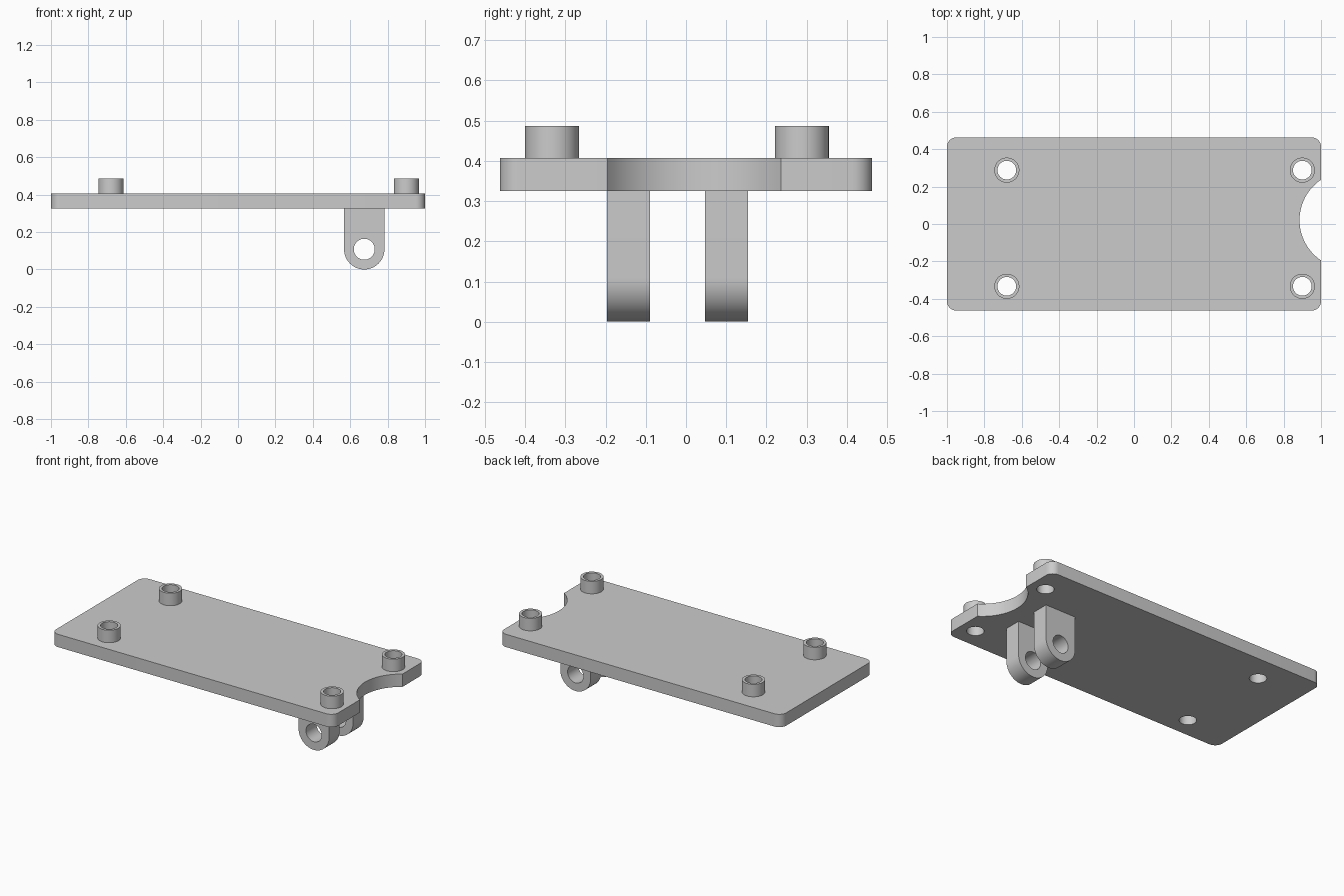
import bpy
import bmesh
from math import cos, sin, radians

default = bpy.data.objects.get("Cube")
if default:
    bpy.data.objects.remove(default, do_unlink=True)

grey = bpy.data.materials.new("plain grey")
grey.use_nodes = True
grey.diffuse_color = (0.6, 0.6, 0.6, 1)
grey.node_tree.nodes["Principled BSDF"].inputs["Base Color"].default_value = (0.6, 0.6, 0.6, 1)


def arc(cx, cy, r, start, end, steps):
    """Points along an arc, angles in degrees, both ends included."""
    angles = [radians(start + (end - start) * i / steps) for i in range(steps + 1)]
    return [(cx + r * cos(a), cy + r * sin(a)) for a in angles]


def circle(cx, cy, r, steps=48):
    return arc(cx, cy, r, 0, 360, steps)[:-1]


def prism(name, loops, depth, location, rotation=(0, 0, 0)):
    """Solid of the given depth; the first loop is the outline, the rest are holes."""
    curve = bpy.data.curves.new(name, "CURVE")
    curve.dimensions = "2D"
    curve.fill_mode = "BOTH"
    curve.extrude = depth / 2
    for loop in loops:
        spline = curve.splines.new("POLY")
        spline.points.add(len(loop) - 1)
        for point, (x, y) in zip(spline.points, loop):
            point.co = (x, y, 0, 1)
        spline.use_cyclic_u = True
    obj = bpy.data.objects.new(name, curve)
    bpy.context.collection.objects.link(obj)
    obj.location, obj.rotation_euler = location, rotation
    bpy.ops.object.select_all(action="DESELECT")
    obj.select_set(True)
    bpy.context.view_layer.objects.active = obj
    bpy.ops.object.convert(target="MESH")
    obj = bpy.context.object
    # Weld the caps to the walls
    bm = bmesh.new()
    bm.from_mesh(obj.data)
    bmesh.ops.remove_doubles(bm, verts=bm.verts, dist=0.0001)
    bmesh.ops.recalc_face_normals(bm, faces=bm.faces)
    bm.to_mesh(obj.data)
    bm.free()
    obj.data.materials.clear()
    obj.data.materials.append(grey)
    bpy.ops.object.shade_smooth_by_angle(angle=radians(30))
    return obj


# Sizes
half_width, corner = 0.463, 0.05
plate_bottom, plate_top, boss_top = 0.325, 0.407, 0.487
hole, boss_radius = 0.05, 0.067
boss_spots = [(x, y) for x in (-0.68, 0.9) for y in (-0.333, 0.288)]

# Plate with rounded corners, end notch and four through holes
cx, cy = 1 - corner, half_width - corner
outline = (arc(-cx, -cy, corner, 180, 270, 8)
           + arc(cx, -cy, corner, 270, 360, 8)
           + arc(1.145, 0.021, 0.26, 236.1, 123.9, 24)
           + arc(cx, cy, corner, 0, 90, 8)
           + arc(-cx, cy, corner, 90, 180, 8))
prism("base_plate", [outline] + [circle(x, y, hole) for x, y in boss_spots],
      plate_top - plate_bottom, (0, 0, (plate_top + plate_bottom) / 2))

# Hollow bosses above the holes
for i, (x, y) in enumerate(boss_spots):
    prism(f"boss_{i + 1}", [circle(0, 0, boss_radius), circle(0, 0, hole)],
          boss_top - plate_top, (x, y, (boss_top + plate_top) / 2))

# Pair of rounded hinge lugs under the plate
r = 0.108
lug_outline = arc(0, 0, r, 180, 360, 32) + [(r, plate_bottom - r), (-r, plate_bottom - r)]
for name, y in (("front_lug", -0.143), ("back_lug", 0.101)):
    prism(name, [lug_outline, circle(0, 0, 0.056)], 0.107,
          (0.675, y, r), (radians(90), 0, 0))
